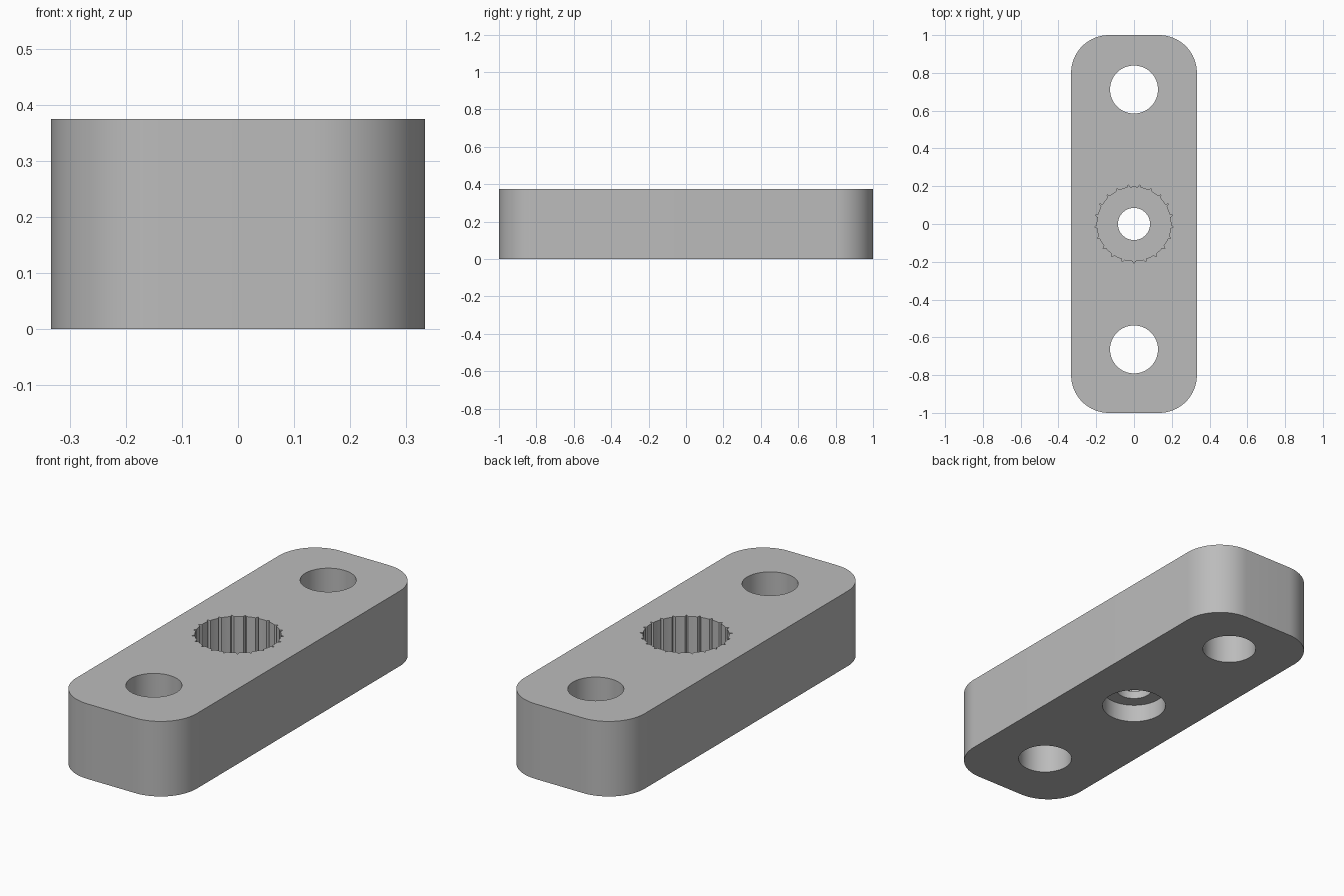
import bpy
import bmesh
from math import cos, sin, pi, radians

HEIGHT = 0.375

cube = bpy.data.objects.get("Cube")
if cube:
    bpy.data.objects.remove(cube, do_unlink=True)

grey = bpy.data.materials.new("plain grey")
grey.use_nodes = True
colour = (0.5, 0.5, 0.5, 1)
grey.diffuse_color = colour
grey.node_tree.nodes["Principled BSDF"].inputs["Base Color"].default_value = colour


def prism(name, outline, z0, z1):
    """Extrude a closed 2D outline between two heights."""
    bm = bmesh.new()
    face = bm.faces.new([bm.verts.new((x, y, z0)) for x, y in outline])
    top = bmesh.ops.extrude_face_region(bm, geom=[face])["geom"]
    verts = [v for v in top if isinstance(v, bmesh.types.BMVert)]
    bmesh.ops.translate(bm, verts=verts, vec=(0, 0, z1 - z0))
    bmesh.ops.recalc_face_normals(bm, faces=bm.faces)
    mesh = bpy.data.meshes.new(name)
    bm.to_mesh(mesh)
    bm.free()
    mesh.materials.append(grey)
    obj = bpy.data.objects.new(name, mesh)
    bpy.context.collection.objects.link(obj)
    return obj


def circle(radius, y=0, steps=64):
    return [(radius * cos(2 * pi * i / steps), y + radius * sin(2 * pi * i / steps))
            for i in range(steps)]


def rounded_rectangle(half_x, half_y, radius, steps=16):
    points = []
    for quarter, (sx, sy) in enumerate([(1, 1), (-1, 1), (-1, -1), (1, -1)]):
        for i in range(steps + 1):
            a = (quarter + i / steps) * pi / 2
            points.append((sx * (half_x - radius) + radius * cos(a),
                           sy * (half_y - radius) + radius * sin(a)))
    return points


def spline(inner, outer, teeth):
    """Round socket outline with narrow V grooves, one pointing to the front."""
    points = []
    pitch = 2 * pi / teeth
    for i in range(teeth):
        for offset, r in [(-0.13, inner), (0, outer), (0.13, inner),
                          (0.38, inner), (0.62, inner)]:
            a = -pi / 2 + (i + offset) * pitch
            points.append((r * cos(a), r * sin(a)))
    return points


# Main body with rounded corners
body = prism("mounting_block", rounded_rectangle(0.333, 1, 0.2), 0, HEIGHT)

# Through holes, splined socket from above, counterbore from below
cutters = [
    prism("rear_hole_cutter", circle(0.127, 0.712), -0.1, HEIGHT + 0.1),
    prism("front_hole_cutter", circle(0.127, -0.664), -0.1, HEIGHT + 0.1),
    prism("screw_hole_cutter", circle(0.085), -0.1, HEIGHT + 0.1),
    prism("spline_socket_cutter", spline(0.195, 0.21, 21), 0.13, HEIGHT + 0.1),
    prism("counterbore_cutter", circle(0.151), -0.1, 0.09),
]
bpy.ops.object.select_all(action="DESELECT")
body.select_set(True)
bpy.context.view_layer.objects.active = body
for cutter in cutters:
    cutter.hide_render = True
    cut = body.modifiers.new(cutter.name, "BOOLEAN")
    cut.operation = "DIFFERENCE"
    cut.solver = "EXACT"
    cut.object = cutter
    bpy.ops.object.modifier_apply(modifier=cut.name)
    bpy.data.objects.remove(cutter, do_unlink=True)

# Smooth round walls, crisp rims and grooves
bpy.ops.object.shade_smooth_by_angle(angle=radians(30))
